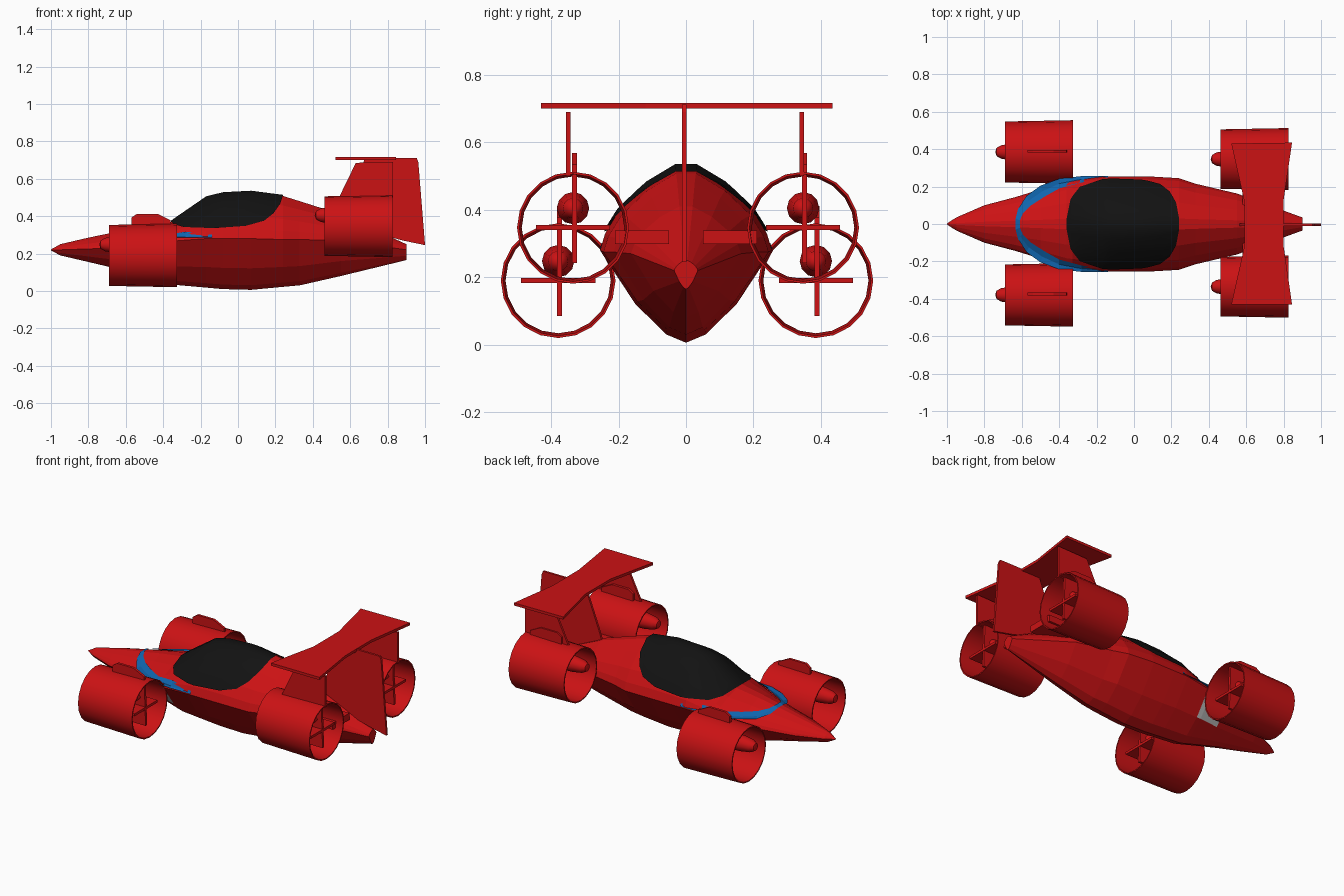
import bpy, bmesh
from math import pi, cos, sin

cube = bpy.data.objects.get("Cube")
if cube:
    bpy.data.objects.remove(cube)


def material(name, colour):
    m = bpy.data.materials.new(name)
    m.use_nodes = True
    m.diffuse_color = (*colour, 1)
    m.node_tree.nodes["Principled BSDF"].inputs["Base Color"].default_value = (*colour, 1)
    return m


RED = material("red paint", (0.6, 0.006, 0.007))
BLACK = material("black canopy", (0.006, 0.006, 0.006))
BLUE = material("blue trim", (0.005, 0.13, 0.42))
WHITE = material("white panel", (0.65, 0.65, 0.65))


def build(name, verts, faces, mats, smooth=None):
    mesh = bpy.data.meshes.new(name)
    mesh.from_pydata(verts, [], faces)
    bm = bmesh.new()
    bm.from_mesh(mesh)
    bmesh.ops.remove_doubles(bm, verts=bm.verts, dist=0.0002)
    bmesh.ops.recalc_face_normals(bm, faces=bm.faces)
    bm.to_mesh(mesh)
    bm.free()
    for m in mats:
        mesh.materials.append(m)
    ob = bpy.data.objects.new(name, mesh)
    bpy.context.collection.objects.link(ob)
    if smooth:
        bpy.ops.object.select_all(action="DESELECT")
        ob.select_set(True)
        bpy.context.view_layer.objects.active = ob
        bpy.ops.object.shade_smooth_by_angle(angle=smooth)
    return ob


def loft(name, rings, mats, closed=True, caps=True, smooth=None):
    n = len(rings[0])
    verts = [v for r in rings for v in r]
    faces = []
    for i in range(len(rings) - 1):
        for j in range(n if closed else n - 1):
            k = (j + 1) % n
            faces.append((i * n + j, i * n + k, i * n + n + k, i * n + n + j))
    if caps:
        faces += [tuple(range(n)), tuple(range(len(verts) - n, len(verts)))]
    return build(name, verts, faces, mats, smooth)


def lathe(name, profile, centre, sides, closed=False, smooth=0.7):
    # Revolve (x, radius) points around an axis along x
    if closed:
        profile = profile + profile[:1]
    cx, cy, cz = centre
    rings = [[(cx + x, cy + r * cos(2 * pi * k / sides), cz + r * sin(2 * pi * k / sides))
              for k in range(sides)] for x, r in profile]
    return loft(name, rings, [RED], caps=False, smooth=smooth)


def plate(name, outline, axis, at, thick):
    # Extrude a flat outline along y or z
    def place(a, b, o):
        return (a, at + o, b) if axis == "y" else (a, b, at + o)
    rings = [[place(a, b, o) for a, b in outline] for o in (-thick / 2, thick / 2)]
    return loft(name, rings, [RED])


def box(name, x, y, z):
    return plate(name, [(x[0], y[0]), (x[1], y[0]), (x[1], y[1]), (x[0], y[1])],
                 "z", (z[0] + z[1]) / 2, z[1] - z[0])


# Fuselage stations: x, half width, widest height, top, bottom
STATIONS = [
    (-1.0, 0.003, 0.22, 0.222, 0.217), (-0.95, 0.035, 0.22, 0.25, 0.19),
    (-0.8, 0.1, 0.225, 0.285, 0.155), (-0.63, 0.145, 0.23, 0.32, 0.115),
    (-0.5, 0.185, 0.24, 0.345, 0.08), (-0.36, 0.235, 0.265, 0.368, 0.04),
    (-0.33, 0.24, 0.268, 0.39, 0.032), (-0.17, 0.255, 0.28, 0.5, 0.018),
    (-0.08, 0.255, 0.28, 0.522, 0.01), (0.07, 0.255, 0.28, 0.53, 0.006),
    (0.24, 0.245, 0.275, 0.508, 0.022), (0.33, 0.215, 0.275, 0.48, 0.03),
    (0.55, 0.163, 0.27, 0.41, 0.08), (0.9, 0.035, 0.22, 0.25, 0.165)]
UPPER = [(1, 0), (0.94, 0.2), (0.78, 0.47), (0.47, 0.78), (0.12, 1)]
LOWER = [(0.23, -0.91), (0.59, -0.58)]


def lerp(points, x):
    # Interpolate rows of a table by their first column
    for a, b in zip(points, points[1:]):
        if a[0] <= x <= b[0]:
            t = (x - a[0]) / (b[0] - a[0])
            return [p + (q - p) * t for p, q in zip(a, b)]
    return list(points[0] if x < points[0][0] else points[-1])


def section(station, profile):
    x, w, mid, top, low = station
    return [(x, u * w, mid + v * (top - mid if v > 0 else mid - low)) for u, v in profile]


half = LOWER + UPPER
profile = [(0, -1)] + half + [(-u, v) for u, v in reversed(half)]
body = loft("fuselage", [section(s, profile) for s in STATIONS], [RED, WHITE])
for f in body.data.polygons:
    c = f.center
    if -0.51 < c.x < -0.33 and 0.12 < c.z < 0.262 and abs(c.y) > 0.12:
        f.material_index = 1

# Canopy shell that follows the fuselage above a curved sill
SILL = [(-0.36, 0.368), (-0.34, 0.35), (-0.29, 0.336), (-0.13, 0.33), (0.04, 0.342),
        (0.14, 0.37), (0.19, 0.41), (0.225, 0.46), (0.24, 0.505)]
rings = []
for x in sorted({s[0] for s in SILL} | {s[0] for s in STATIONS if -0.36 < s[0] < 0.24}):
    _, w, mid, top, _ = lerp(STATIONS, x)
    v0 = min((lerp(SILL, x)[1] - mid) / (top - mid), 0.999)
    by_height = [(v, u) for u, v in UPPER]
    levels = [v0 + (1 - v0) * k / 7 for k in range(8)]
    side = [(x, lerp(by_height, v)[1] * (w + 0.006), mid + v * (top - mid) + 0.006) for v in levels]
    rings.append(side + [(x, -y, z) for x, y, z in reversed(side)])
loft("canopy", rings, [BLACK], closed=False, caps=False, smooth=0.6)


# Blue horseshoe trim around the front of the cockpit
def surface_height(x, y):
    _, w, mid, top, _ = lerp(STATIONS, x)
    u = min(abs(y) / w, 1)
    return mid + lerp([(0, 1)] + UPPER[::-1], u)[1] * (top - mid)


OUTER = [(-0.14, 0.256), (-0.28, 0.256), (-0.4, 0.242), (-0.5, 0.205), (-0.575, 0.15),
         (-0.62, 0.08), (-0.633, 0.03)]
INNER = [(-0.14, 0.25), (-0.28, 0.222), (-0.4, 0.19), (-0.48, 0.145), (-0.55, 0.1),
         (-0.595, 0.055), (-0.61, 0.02)]
strip = []
for o, i in zip(OUTER, INNER):
    mx, my = (o[0] + i[0]) / 2, (o[1] + i[1]) / 2
    strip.append([(x, y, max(surface_height(x, y) + 0.006, 0.285))
                  for x, y in (o, (mx, my), i)])
strip += [[(x, -y, z) for x, y, z in row] for row in reversed(strip)]
loft("cockpit_trim", strip, [BLUE], closed=False, caps=False)


# Ducted fans: shroud, hub and crossed vanes
def fan(name, x, y, z, r):
    wall = [(0, r - 0.004), (0.365, r + 0.003), (0.365, r - 0.004), (0, r - 0.011)]
    lathe(name + "_shroud", wall, (x, y, z), 20, closed=True)
    hub = [(-0.052, 0), (-0.045, 0.022), (-0.02, 0.036), (0.04, 0.045), (0.12, 0.048),
           (0.28, 0.03), (0.31, 0)]
    lathe(name + "_hub", hub, (x, y, z + 0.058), 12)
    top, low = z + 0.222, z - 0.105
    vane = [(x + 0.12, low), (x + 0.34, low), (x + 0.33, top - 0.035), (x + 0.26, top),
            (x + 0.15, top), (x + 0.12, top - 0.02)]
    plate(name + "_upright_vane", vane, "y", y + 0.004, 0.015)
    box(name + "_level_vane", (x + 0.12, x + 0.34), (y - 0.11, y + 0.11), (z - 0.007, z + 0.008))


for label, s in (("left", 1), ("right", -1)):
    fan("front_" + label + "_fan", -0.69, s * 0.382 + 0.003, 0.19, 0.167)
    fan("rear_" + label + "_fan", 0.462, s * 0.341 + 0.006, 0.347, 0.163)
    # Tail uprights and struts to the rear shrouds
    plate("tail_upright_" + label, [(0.54, 0.5), (0.63, 0.685), (0.83, 0.69), (0.83, 0.5)],
          "y", s * 0.346 - 0.003, 0.013)
    box("rear_strut_" + label, (0.58, 0.78), sorted((s * 0.05, s * 0.21)), (0.298, 0.338))

# Central fin and bow-tie rear wing
plate("central_fin", [(0.68, 0.712), (0.955, 0.712), (0.964, 0.69), (1.0, 0.245), (0.88, 0.27),
                      (0.55, 0.36), (0.58, 0.45)], "y", -0.005, 0.013)
front_edge = [(0.52, -0.43), (0.59, -0.12), (0.59, 0.12), (0.52, 0.43)]
back_edge = [(0.845, 0.435), (0.8, 0.13), (0.8, -0.12), (0.845, -0.43)]
plate("rear_wing", front_edge + back_edge, "z", 0.708, 0.016)
